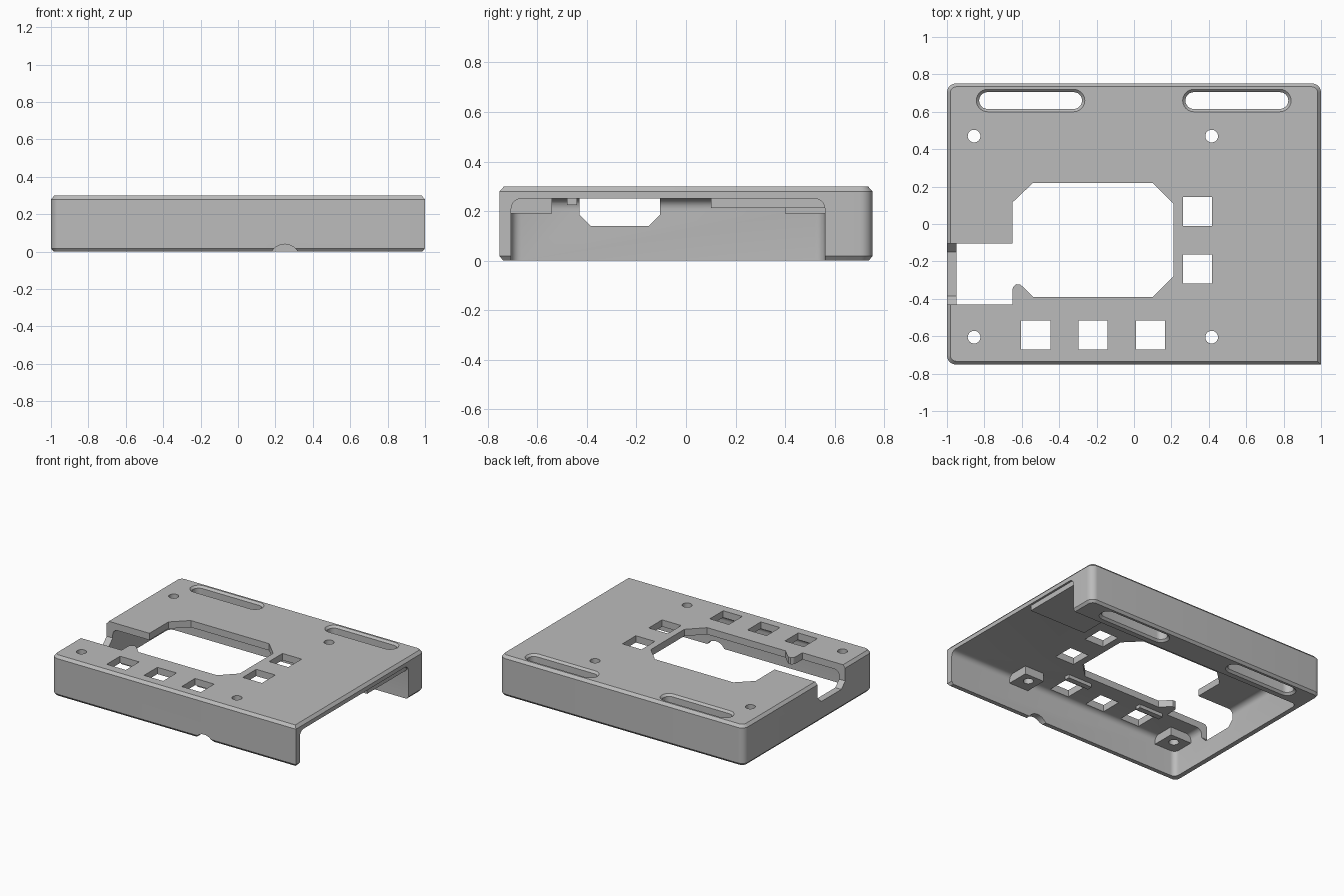
import bpy, bmesh, math
from mathutils import Matrix

cube = bpy.data.objects.get("Cube")
if cube:
    bpy.data.objects.remove(cube, do_unlink=True)

grey = bpy.data.materials.new("plain_grey")
grey.use_nodes = True
COLOUR = (0.5, 0.5, 0.5, 1)
grey.diffuse_color = COLOUR
grey.node_tree.nodes["Principled BSDF"].inputs["Base Color"].default_value = COLOUR


def finish(name, bm):
    bmesh.ops.recalc_face_normals(bm, faces=bm.faces)
    mesh = bpy.data.meshes.new(name)
    bm.to_mesh(mesh)
    bm.free()
    mesh.materials.append(grey)
    ob = bpy.data.objects.new(name, mesh)
    bpy.context.collection.objects.link(ob)
    return ob


def loft(name, rings):
    """Solid through a stack of (outline, z) rings."""
    bm = bmesh.new()
    loops = [[bm.verts.new((x, y, z)) for x, y in pts] for pts, z in rings]
    bm.faces.new(loops[0])
    bm.faces.new(loops[-1])
    n = len(loops[0])
    for a, b in zip(loops, loops[1:]):
        for i in range(n):
            j = (i + 1) % n
            bm.faces.new((a[i], a[j], b[j], b[i]))
    return finish(name, bm)


def box(name, x, y, z, bevel=0):
    bm = bmesh.new()
    bmesh.ops.create_cube(bm, size=1)
    for v in bm.verts:
        for k, (lo, hi) in enumerate((x, y, z)):
            v.co[k] = hi if v.co[k] > 0 else lo
    if bevel:
        bmesh.ops.bevel(bm, geom=bm.edges[:], offset=bevel, segments=5,
                        profile=0.5, affect='EDGES')
    return finish(name, bm)


def arc(cx, cy, r, start, end, n=8):
    return [(cx + r * math.cos(math.radians(start + (end - start) * i / n)),
             cy + r * math.sin(math.radians(start + (end - start) * i / n)))
            for i in range(n + 1)]


def circle(cx, cy, r, n=24):
    return arc(cx, cy, r, 0, 360 * (n - 1) / n, n - 1)


def stadium(cx, cy, half, r):
    return arc(cx + half, cy, r, -90, 90, 12) + arc(cx - half, cy, r, 90, 270, 12)


def cut(target, cutter):
    mod = target.modifiers.new("cut", 'BOOLEAN')
    mod.operation, mod.solver, mod.object = 'DIFFERENCE', 'EXACT', cutter
    bpy.context.view_layer.objects.active = target
    bpy.ops.object.modifier_apply(modifier=mod.name)


def discard(ob):
    bpy.data.objects.remove(ob, do_unlink=True)


def outline(inset):
    """Case footprint: three rounded corners and one square one."""
    r, X, Y = 0.05, 1 - inset, 0.752 - inset
    q = r - inset
    return (arc(X - q, Y - q, q, 0, 90) + arc(q - X, Y - q, q, 90, 180)
            + arc(q - X, q - Y, q, 180, 270) + [(X, -Y)])


# Case body with chamfered top and bottom rims
body = loft("case_body", [(outline(0.015), 0), (outline(0), 0.018),
                          (outline(0), 0.28), (outline(0.018), 0.3)])
cutters = [box("cavity", (-0.95, 1.3), (-0.705, 0.56), (-0.3, 0.25), 0.04)]

# Large opening in the top, joined to the channel at the left
opening = [(-0.54, 0.22), (0.10, 0.22), (0.21, 0.11), (0.21, -0.28), (0.10, -0.39),
           (-0.54, -0.39), (-0.595, -0.335), (-0.61, -0.323), (-0.63, -0.322),
           (-0.645, -0.335), (-0.65, -0.35), (-0.65, -0.43), (-1.1, -0.43),
           (-1.1, -0.105), (-0.65, -0.105), (-0.65, 0.115)]
cutters.append(loft("top_opening", [(opening, 0.2), (opening, 0.4)]))

# Chamfered notch in the side wall
notch = [(-0.43, 0.4), (-0.43, 0.185), (-0.385, 0.14), (-0.15, 0.14),
         (-0.105, 0.185), (-0.105, 0.4)]
side = loft("side_notch", [(notch, -1.1), (notch, -0.9)])
side.data.transform(Matrix(((0, 0, 1, 0), (1, 0, 0, 0), (0, 1, 0, 0), (0, 0, 0, 1))))
cutters.append(side)

# Square windows
for x, y in [(-0.525, -0.593), (-0.22, -0.593), (0.088, -0.593),
             (0.34, 0.067), (0.34, -0.24)]:
    h = 0.078
    cutters.append(box("window", (x - h, x + h), (y - h, y + h), (0.2, 0.4)))

# Countersunk strap slots through the back block
for x in (-0.553, 0.55):
    wide, narrow = stadium(x, 0.66, 0.23, 0.075), stadium(x, 0.66, 0.23, 0.045)
    cutters.append(loft("strap_slot", [(wide, -0.015), (narrow, 0.015),
                                       (narrow, 0.285), (wide, 0.315)]))

# Rounded relief under the front wall
relief = circle(0.25, -0.041, 0.081, 32)
front = loft("front_relief", [(relief, 0.6), (relief, 0.85)])
front.data.transform(Matrix.Rotation(math.radians(90), 4, 'X'))
cutters.append(front)

for c in cutters:
    cut(body, c)
    discard(c)

# Mounting bosses under the top plate, drilled through together with it
parts = [body]
for side_name, hx, x in (("left", 0.415, (0.335, 0.495)), ("right", -0.855, (-0.97, -0.775))):
    for end_name, hy, y in (("back", 0.47, (0.4, 0.58)), ("front", -0.605, (-0.72, -0.54))):
        boss = box(f"mounting_boss_{end_name}_{side_name}", x, y, (0.19, 0.27))
        ring = circle(hx, hy, 0.034)
        drill = loft("drill", [(ring, 0.1), (ring, 0.4)])
        cut(body, drill)
        cut(boss, drill)
        discard(drill)
        parts.append(boss)

# Thickened pad and small ridges under the plate
parts.append(box("under_pad", (0.52, 0.985), (0.10, 0.57), (0.212, 0.27)))
for name, x in (("ridge_left", (0.0, 0.2)), ("ridge_right", (-0.62, -0.42))):
    parts.append(box(name, x, (-0.48, -0.44), (0.225, 0.27)))

# Smooth only the rounded areas
bpy.ops.object.select_all(action='DESELECT')
for ob in parts:
    ob.select_set(True)
bpy.context.view_layer.objects.active = body
bpy.ops.object.shade_smooth_by_angle(angle=math.radians(25))
